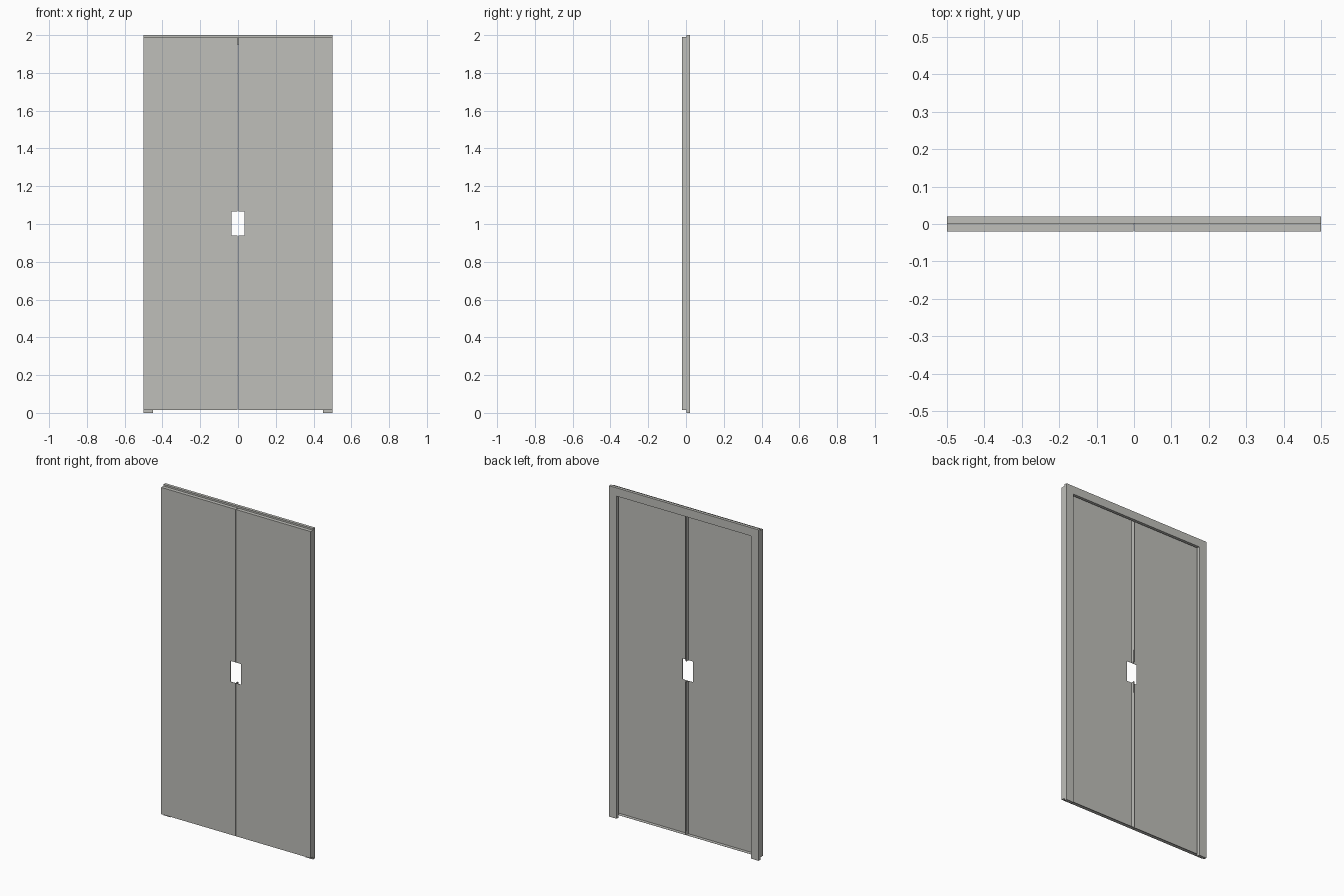
import bpy
import bmesh

cube = bpy.data.objects.get("Cube")
if cube:
    bpy.data.objects.remove(cube, do_unlink=True)

# Single painted-metal colour
COLOR = (0.52, 0.52, 0.49, 1)
paint = bpy.data.materials.new("warm grey paint")
paint.use_nodes = True
paint.diffuse_color = COLOR
paint.node_tree.nodes["Principled BSDF"].inputs["Base Color"].default_value = COLOR

FRONT, SEAM, BACK = -0.02, 0.002, 0.02   # y of door face, door/frame joint, frame back
HALF, TOP, JAMB = 0.5, 2.0, 0.05         # frame size
GAP = 0.002                              # half of the slit between the doors
LOW, HIGH = 0.015, 1.99                  # door bottom and top
NOTCH_X, NOTCH_LOW, NOTCH_HIGH = 0.035, 0.94, 1.065


def finish(name, bm):
    mesh = bpy.data.meshes.new(name)
    bm.to_mesh(mesh)
    bm.free()
    mesh.materials.append(paint)
    obj = bpy.data.objects.new(name, mesh)
    bpy.context.collection.objects.link(obj)
    return obj


def make_door(name, side):
    """Folded sheet: front skin with a handle notch, edges turned back."""
    outline = [(GAP, LOW), (HALF, LOW), (HALF, HIGH), (GAP, HIGH),
               (GAP, NOTCH_HIGH), (NOTCH_X, NOTCH_HIGH),
               (NOTCH_X, NOTCH_LOW), (GAP, NOTCH_LOW)]
    notch_edges = (4, 5, 6)
    bm = bmesh.new()
    front = [bm.verts.new((side * x, FRONT, z)) for x, z in outline]
    back = [bm.verts.new((side * x, SEAM, z)) for x, z in outline]
    faces = [front]
    for i in range(len(outline)):
        j = (i + 1) % len(outline)
        if i not in notch_edges:
            faces.append([front[j], front[i], back[i], back[j]])
    for loop in faces:
        bm.faces.new(loop if side > 0 else loop[::-1])
    bmesh.ops.delete(bm, geom=[v for v in bm.verts if not v.link_faces], context='VERTS')
    door = finish(name, bm)
    sheet = door.modifiers.new("sheet thickness", 'SOLIDIFY')
    sheet.thickness = 0.0015
    sheet.offset = -1
    return door


def make_frame(name):
    """Portal profile extruded through the frame depth."""
    inner = HALF - JAMB
    outline = [(-HALF, 0), (-inner, 0), (-inner, TOP - JAMB), (inner, TOP - JAMB),
               (inner, 0), (HALF, 0), (HALF, TOP), (-HALF, TOP)]
    bm = bmesh.new()
    face = bm.faces.new([bm.verts.new((x, SEAM, z)) for x, z in outline])
    result = bmesh.ops.extrude_face_region(bm, geom=[face], use_keep_orig=True)
    moved = [g for g in result["geom"] if isinstance(g, bmesh.types.BMVert)]
    bmesh.ops.translate(bm, verts=moved, vec=(0, BACK - SEAM, 0))
    bmesh.ops.recalc_face_normals(bm, faces=bm.faces)
    return finish(name, bm)


make_frame("door_frame")
make_door("left_door", 1)
make_door("right_door", -1)
